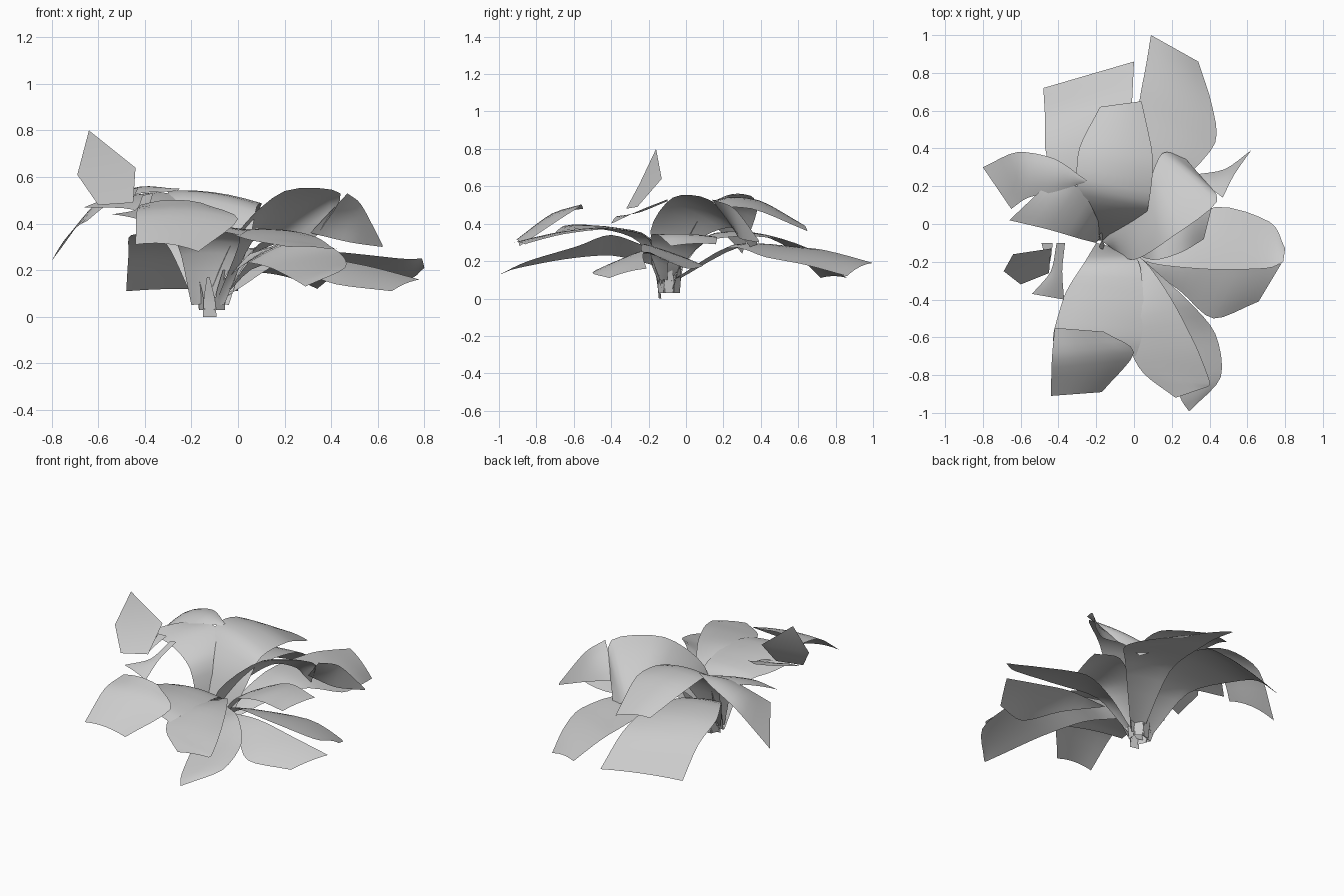
import bpy
import math
from mathutils import Vector

leaf_grey = bpy.data.materials.new("leaf_grey")
leaf_grey.diffuse_color = (0.6, 0.6, 0.6, 1)


def curve(pts, t):
    """Smooth curve through pts, t from 0 to len(pts) - 1."""
    i = min(int(t), len(pts) - 2)
    f = t - i
    p1, p2 = pts[i], pts[i + 1]
    m1 = (p2 - pts[i - 1]) * .42 if i > 0 else p2 - p1
    m2 = (pts[i + 2] - p1) * .42 if i + 2 < len(pts) else p2 - p1
    return (p1 * (2 * f**3 - 3 * f**2 + 1) + m1 * (f**3 - 2 * f**2 + f)
            + p2 * (3 * f**2 - 2 * f**3) + m2 * (f**3 - f**2))


def leaf(name, left, right, arch=0.03, across=6, steps=4):
    """Sheet lofted between a left and a right edge, arched across."""
    left, right = [Vector(p) for p in left], [Vector(p) for p in right]
    rows = (len(left) - 1) * steps
    verts, faces = [], []
    for r in range(rows + 1):
        a, b = curve(left, r / steps), curve(right, r / steps)
        lift = arch * min(1, (b - a).length / 0.3)
        for c in range(across + 1):
            s = c / across
            verts.append(a.lerp(b, s) + Vector((0, 0, lift * 4 * s * (1 - s))))
    n = across + 1
    for r in range(rows):
        for c in range(across):
            k = r * n + c
            faces.append((k, k + 1, k + n + 1, k + n))
    mesh = bpy.data.meshes.new(name)
    mesh.from_pydata(verts, [], faces)
    mesh.materials.append(leaf_grey)
    mesh.shade_smooth()
    obj = bpy.data.objects.new(name, mesh)
    bpy.context.collection.objects.link(obj)


# Front left leaf and its drooping tip
leaf("front_left_leaf",
     [(-.2, -.1, .05), (-.26, -.2, .31), (-.36, -.36, .36), (-.42, -.55, .39), (-.43, -.62, .39)],
     [(-.12, -.12, .05), (.02, -.19, .31), (.05, -.4, .37), (.04, -.6, .37), (.01, -.7, .35)], .015)
leaf("front_left_tip",
     [(-.42, -.55, .48), (-.435, -.72, .45), (-.44, -.91, .31)],
     [(-.16, -.57, .49), (0, -.68, .42), (-.17, -.89, .28)], .02)

# Front right pair of leaves
leaf("front_right_leaf",
     [(-.1, -.13, .05), (0, -.25, .3), (0, -.45, .37), (-.02, -.65, .355), (.05, -.79, .33), (.22, -.92, .3)],
     [(-.06, -.13, .05), (.06, -.2, .32), (.2, -.4, .37), (.33, -.65, .345), (.4, -.83, .3), (.395, -.86, .29)], .01)
leaf("front_right_under_leaf",
     [(-.03, -.18, .18), (.04, -.4, .23), (.14, -.65, .21), (.24, -.91, .16), (.29, -.99, .13)],
     [(.05, -.19, .27), (.28, -.4, .34), (.43, -.58, .28), (.46, -.81, .21), (.3, -.985, .135)], .01)

# Right leaf, folded along its keel
leaf("right_leaf_back",
     [(-.05, -.1, .1), (.1, -.08, .22), (.43, .09, .18), (.72, .01, .16), (.8, -.13, .21)],
     [(-.05, -.14, .1), (.1, -.21, .28), (.4, -.24, .28), (.7, -.235, .25), (.79, -.2, .25)], .01)
leaf("right_leaf_front",
     [(.05, -.2, .24), (.3, -.22, .26), (.55, -.23, .22), (.78, -.21, .16)],
     [(.06, -.22, .24), (.25, -.36, .2), (.42, -.5, .14), (.66, -.41, .11)], .01)

# Raised leaf on the right and the ones around it
leaf("upper_right_leaf",
     [(-.17, -.09, .08), (-.02, .05, .3), (.08, .23, .38), (.15, .375, .32), (.26, .36, .25)],
     [(-.13, -.12, .08), (.0, -.19, .36), (.2, -.07, .54), (.44, .12, .53), (.34, .27, .35)], .02)
leaf("lower_right_leaf",
     [(-.1, -.1, .08), (.05, .05, .26), (.24, .16, .33), (.43, .16, .29)],
     [(-.06, -.13, .08), (.1, -.19, .32), (.25, -.15, .34), (.37, -.08, .28)], .01)
leaf("right_torn_piece",
     [(.31, .26, .36), (.48, .29, .32), (.62, .39, .3)],
     [(.47, .14, .53), (.53, .26, .48), (.62, .39, .31)], 0)

# Back leaves
leaf("back_leaf",
     [(-.2, -.09, .05), (-.25, .03, .36), (-.3, .2, .53), (-.29, .4, .52), (-.18, .62, .39)],
     [(-.04, -.07, .05), (.05, .02, .33), (.08, .12, .47), (.1, .35, .48), (.04, .65, .36)], .02)
leaf("back_right_leaf",
     [(-.13, -.08, .08), (-.02, .3, .28), (.03, .66, .27), (.06, .82, .24), (.09, 1, .19)],
     [(-.06, -.1, .08), (.25, .22, .27), (.43, .43, .22), (.41, .64, .18), (.34, .86, .12)], .015)
leaf("back_left_leaf",
     [(-.19, -.08, .07), (-.32, .1, .33), (-.46, .35, .35), (-.47, .55, .27), (-.48, .72, .11)],
     [(-.13, -.08, .07), (-.1, .1, .3), (-.02, .4, .33), (-.01, .65, .27), (0, .86, .11)], .01)

# Left leaf and its broken pieces
leaf("left_leaf",
     [(-.2, -.1, .08), (-.28, -.08, .37), (-.45, -.03, .46), (-.66, .02, .47)],
     [(-.17, -.06, .08), (-.2, .04, .4), (-.3, .2, .53), (-.48, .19, .52)], .01)
leaf("left_drooping_tip",
     [(-.26, .22, .54), (-.42, .17, .53), (-.56, .14, .48), (-.65, .08, .41)],
     [(-.25, .23, .55), (-.42, .345, .55), (-.62, .38, .47), (-.8, .3, .24)], .03)
leaf("left_upright_piece",
     [(-.6, -.32, .48), (-.69, -.25, .61), (-.64, -.16, .8)],
     [(-.45, -.26, .49), (-.44, -.13, .64), (-.64, -.16, .8)], 0, steps=1)
leaf("left_small_piece",
     [(-.41, -.1, .52), (-.44, -.25, .46), (-.54, -.37, .44)],
     [(-.365, -.1, .53), (-.38, -.25, .47), (-.37, -.4, .4)], .01)
leaf("left_sliver",
     [(-.49, -.1, .55), (-.47, -.18, .53), (-.46, -.24, .5)],
     [(-.43, -.1, .55), (-.44, -.18, .53), (-.455, -.24, .5)], 0, across=2)

# Narrow stalks gathered at the foot
for i in range(7):
    a = math.tau * i / 7
    out = Vector((math.cos(a), math.sin(a), 0))
    side = Vector((-math.sin(a), math.cos(a), 0)) * 0.03
    foot = Vector((-.11, -.09, 0.0 if i == 5 else .03))
    spine = [foot + out * .05, foot + out * .06 + Vector((0, 0, .08)), foot + out * .08 + Vector((0, 0, .17))]
    leaf("stalk", [p - side * s for p, s in zip(spine, (1, .8, .2))],
         [p + side * s for p, s in zip(spine, (1, .8, .2))], 0, across=2)
